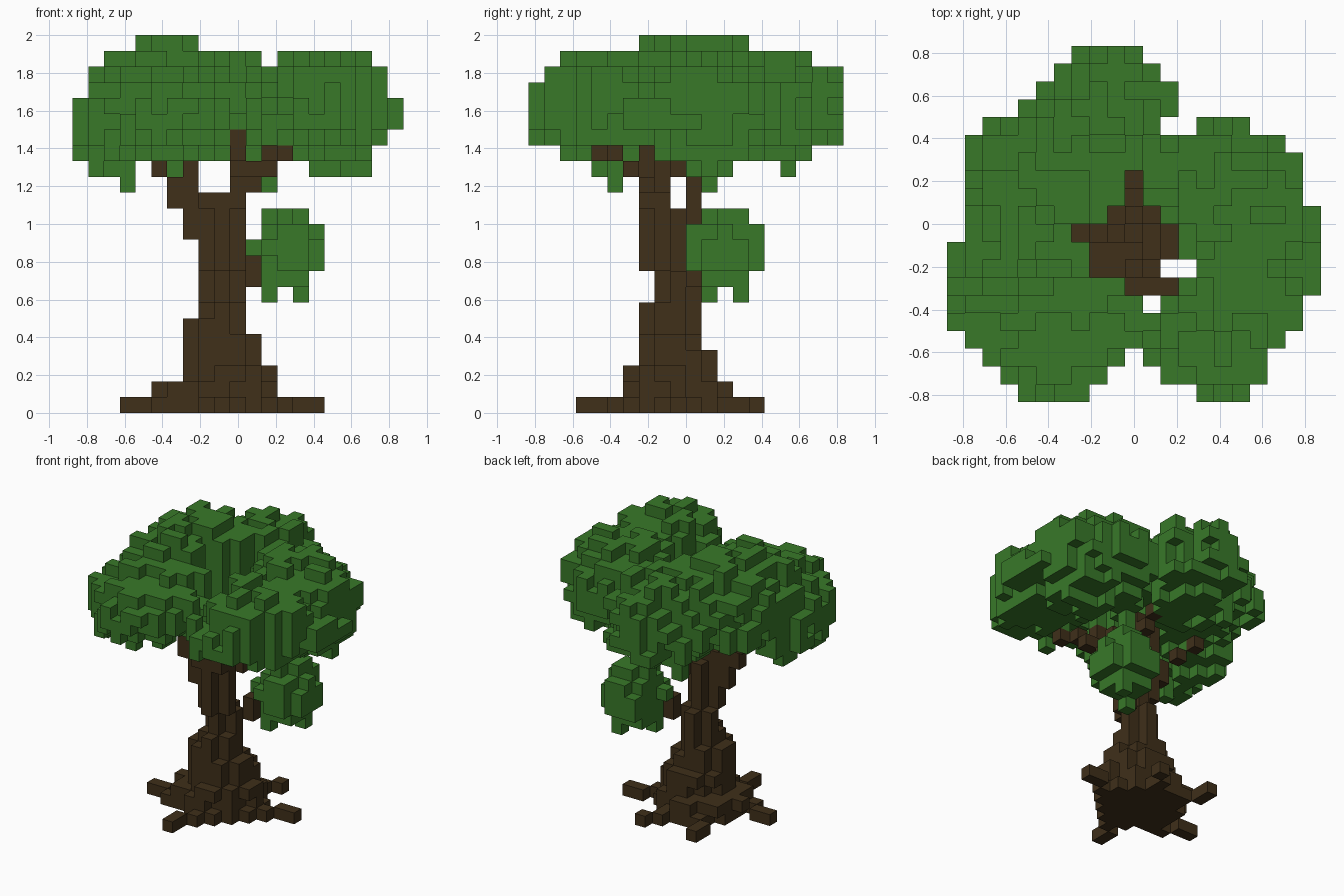
import bpy
import random
from mathutils import Vector

random.seed(7)
CELL = 2 / 24                       # edge of one block
ORIGIN = Vector((-0.875, -10 * CELL, 0))
SIDES = [Vector(d) for d in ((1, 0, 0), (-1, 0, 0), (0, 1, 0), (0, -1, 0), (0, 0, 1), (0, 0, -1))]

if "Cube" in bpy.data.objects:
    bpy.data.objects.remove(bpy.data.objects["Cube"])


def material(name, colour):
    mat = bpy.data.materials.new(name)
    mat.use_nodes = True
    mat.diffuse_color = colour
    mat.node_tree.nodes["Principled BSDF"].inputs["Base Color"].default_value = colour
    return mat


def step(cell, side):
    return tuple(int(a + b) for a, b in zip(cell, side))


def block_mesh(name, cells, occupied, mat):
    """Skin a set of grid cells, leaving out faces between blocks."""
    verts, faces = {}, []
    for cell in sorted(cells):
        centre = Vector(cell) + Vector((.5, .5, .5))
        for side in SIDES:
            if step(cell, side) in occupied:
                continue
            u = side.yzx
            v = side.cross(u)
            face = []
            for a, b in ((-1, -1), (1, -1), (1, 1), (-1, 1)):
                corner = centre + (side + u * a + v * b) / 2
                key = tuple(round(c) for c in corner)
                face.append(verts.setdefault(key, len(verts)))
            faces.append(face)
    mesh = bpy.data.meshes.new(name)
    mesh.from_pydata([ORIGIN + Vector(k) * CELL for k in verts], [], faces)
    mesh.materials.append(mat)
    bpy.context.collection.objects.link(bpy.data.objects.new(name, mesh))


def disc(x0, x1, y0, y1, z0, z1):
    """Rounded slab filling the given cell ranges (ends included)."""
    cx, cy, rx, ry = (x0 + x1) / 2, (y0 + y1) / 2, (x1 - x0 + 1) / 2, (y1 - y0 + 1) / 2
    return {(x, y, z) for x in range(x0, x1 + 1) for y in range(y0, y1 + 1)
            for z in range(z0, z1 + 1)
            if ((x - cx) / rx) ** 2 + ((y - cy) / ry) ** 2 <= .82}


def path(*points):
    """Blocks along a polyline."""
    cells = set()
    for a, b in zip(points, points[1:]):
        a, b = Vector(a), Vector(b)
        n = max(1, round(max(abs(c) for c in b - a)))
        cells |= {tuple(round(c) for c in a.lerp(b, i / n)) for i in range(n + 1)}
    return cells


def blob(centre, radii, rough):
    """Ragged ellipsoid of blocks."""
    cells = set()
    lo = [int(c - r) - 1 for c, r in zip(centre, radii)]
    hi = [int(c + r) + 2 for c, r in zip(centre, radii)]
    for x in range(lo[0], hi[0]):
        for y in range(lo[1], hi[1]):
            for z in range(lo[2], hi[2]):
                d = sum(((p + .5 - c) / r) ** 2 for p, c, r in zip((x, y, z), centre, radii))
                if d + random.uniform(-rough, rough) < 1:
                    cells.add((x, y, z))
    return cells


def tidy(cells):
    """Drop loose blocks."""
    return {c for c in cells if sum(step(c, s) in cells for s in SIDES) > 1}


# Trunk, flaring to the ground
trunk = set()
for slab in ((6, 12, 6, 12, 0, 0), (5, 12, 6, 12, 1, 1), (7, 12, 6, 11, 2, 2),
             (7, 11, 7, 11, 3, 3), (7, 11, 7, 10, 4, 4), (7, 10, 7, 10, 5, 5),
             (8, 10, 7, 10, 6, 6), (8, 10, 8, 10, 7, 8), (8, 10, 7, 9, 9, 12)):
    trunk |= disc(*slab)
trunk |= {(x, y, 13) for x in (8, 9, 10) for y in (7, 8)}

# Roots
roots = set()
for end, bend in (((15, 10), (13, 9)), ((11, 14), (10, 13)), ((6, 14), (7, 12)),
                  ((3, 8), (6, 7)), ((8, 3), (9, 5))):
    roots |= path((9, 9, 0), (*bend, 0), (*end, 0))
roots -= trunk

# Branches
branches = path((7, 8, 12), (6, 8, 13), (6, 8, 14), (5, 9, 15), (4, 10, 16))
branches |= path((7, 8, 11), (7, 8, 17))
branches |= path((10, 7, 14), (11, 7, 14), (11, 6, 15), (12, 6, 15), (12, 5, 16), (13, 4, 16))
branches |= path((10, 7, 14), (10, 7, 16)) | path((10, 6, 15), (10, 5, 16), (10, 5, 17))
branches |= path((10, 10, 12), (10, 10, 16), (10, 11, 15), (10, 12, 16))
branches |= path((11, 10, 8), (11, 10, 9))
branches -= trunk
wood = trunk | roots | branches

# Canopy plan: left and right edge of each row, and the gaps inside it
LEFT = [4, 3, 2, 1, 0, 0, 0, 0, 0, 1, 1, 1, 1, 1, 1, 2, 4, 5, 6, 7]
RIGHT = [17, 18, 18, 19, 20, 20, 21, 21, 21, 21, 21, 20, 20, 20, 19, 17, 13, 13, 12, 11]
GAPS = {0: (8, 14), 1: (9, 12), 2: (10, 11), 5: (11, 12), 6: (10, 13), 7: (8, 14),
        8: (8, 13), 9: (7, 13), 10: (9, 12), 11: (10, 11), 12: (10, 11), 15: (12, 14)}
plan = {(x, y) for y in range(20) for x in range(LEFT[y], RIGHT[y])
        if not (y in GAPS and GAPS[y][0] <= x < GAPS[y][1])}

# Canopy: overlapping ragged clumps
canopy = set()
for centre, radii in (((6, 6.3, 19.1), (5.7, 6, 2.6)),
                      ((2.6, 6.8, 17.8), (2.4, 4.8, 2.8)),
                      ((6, 11, 20.4), (5, 5.2, 3.7)),
                      ((9, 15, 19.2), (4.3, 4.8, 3.5)),
                      ((16.3, 5.4, 19.8), (4.7, 5.3, 2.8)),
                      ((15.5, 11.3, 19.2), (5.2, 4.8, 3.6))):
    canopy |= blob(centre, radii, .36)
canopy = tidy({c for c in canopy if c[:2] in plan and 15 <= c[2] < 24})
covered = {c[:2] for c in canopy}
canopy |= {(x, y, z) for x, y in sorted(plan - covered) for z in (18, random.choice((17, 19)))}

# Hanging tips under the canopy
for x, y, z in ((3, 5, 14), (12, 11, 14), (18, 11, 15), (15, 12, 15), (6, 16, 15)):
    canopy |= {(x, y, k) for k in range(z, 18)}
canopy -= wood

# Small side clump with two hanging tips
side_clump = tidy(blob((13.7, 12.5, 10.3), (2.4, 2.5, 2.6), .1))
side_clump = {c for c in side_clump if 12 <= c[0] < 16 and 10 <= c[1] < 15 and 8 <= c[2] < 13}
side_clump |= path((12, 11, 7), (12, 11, 9)) | path((14, 13, 7), (14, 13, 9))
side_clump |= path((11, 11, 10), (12, 11, 10))
side_clump -= wood

# Build the parts
bark = material("bark_brown", (0.050, 0.029, 0.010, 1))
leaf = material("leaf_green", (0.040, 0.190, 0.022, 1))
occupied = wood | canopy | side_clump
for name, cells, mat in (("trunk", trunk, bark), ("roots", roots, bark),
                         ("branches", branches, bark), ("leaf_canopy", canopy, leaf),
                         ("side_leaf_clump", side_clump, leaf)):
    block_mesh(name, cells, occupied, mat)
